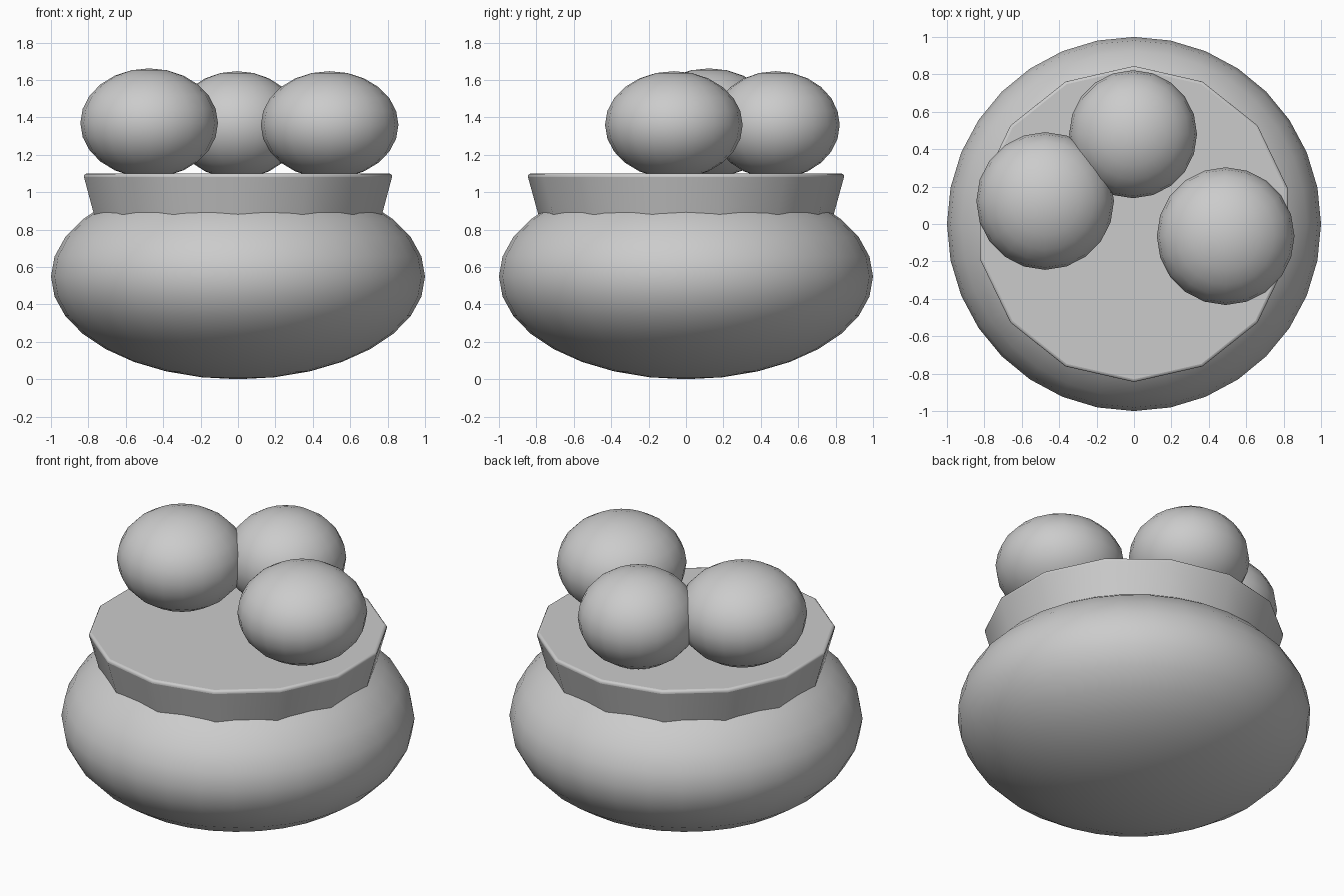
import bpy
import math

cube = bpy.data.objects.get("Cube")
if cube:
    bpy.data.objects.remove(cube, do_unlink=True)

# One plain grey for everything
GREY = (0.6, 0.6, 0.6, 1.0)
grey = bpy.data.materials.new("plain grey")
grey.use_nodes = True
grey.diffuse_color = GREY
grey.node_tree.nodes["Principled BSDF"].inputs["Base Color"].default_value = GREY


def finish(name, angle):
    obj = bpy.context.object
    obj.name = name
    obj.data.materials.append(grey)
    bpy.ops.object.transform_apply(location=False, rotation=True, scale=True)
    bpy.ops.object.shade_smooth_by_angle(angle=math.radians(angle))
    return obj


def squashed_ball(name, centre, radius, height, segments, rings):
    bpy.ops.mesh.primitive_uv_sphere_add(segments=segments, ring_count=rings, location=centre)
    bpy.context.object.scale = (radius, radius, height)
    return finish(name, 60)


# Rounded pot body
squashed_ball("pot_body", (0, 0, 0.549), 1.0, 0.549, 32, 16)

# Flared fourteen-sided rim, sunk into the body, with a softened top edge
bpy.ops.mesh.primitive_cone_add(vertices=14, radius1=0.74, radius2=0.85, depth=0.4,
                                location=(0, 0, 0.9))
rim = finish("rim", 35)
bevel = rim.modifiers.new("soft edge", "BEVEL")
bevel.width = 0.02
bevel.segments = 3
bevel.limit_method = "ANGLE"
bevel.angle_limit = math.radians(40)

# Three squashed balls resting on the rim
balls = {
    "right_ball": ((-0.475, 0.123, 1.37), 0.368, 0.292),
    "left_ball": ((0.49, -0.065, 1.36), 0.368, 0.287),
    "back_ball": ((-0.005, 0.48, 1.36), 0.342, 0.287),
}
for name, (centre, radius, height) in balls.items():
    squashed_ball(name, centre, radius, height, 20, 12)
